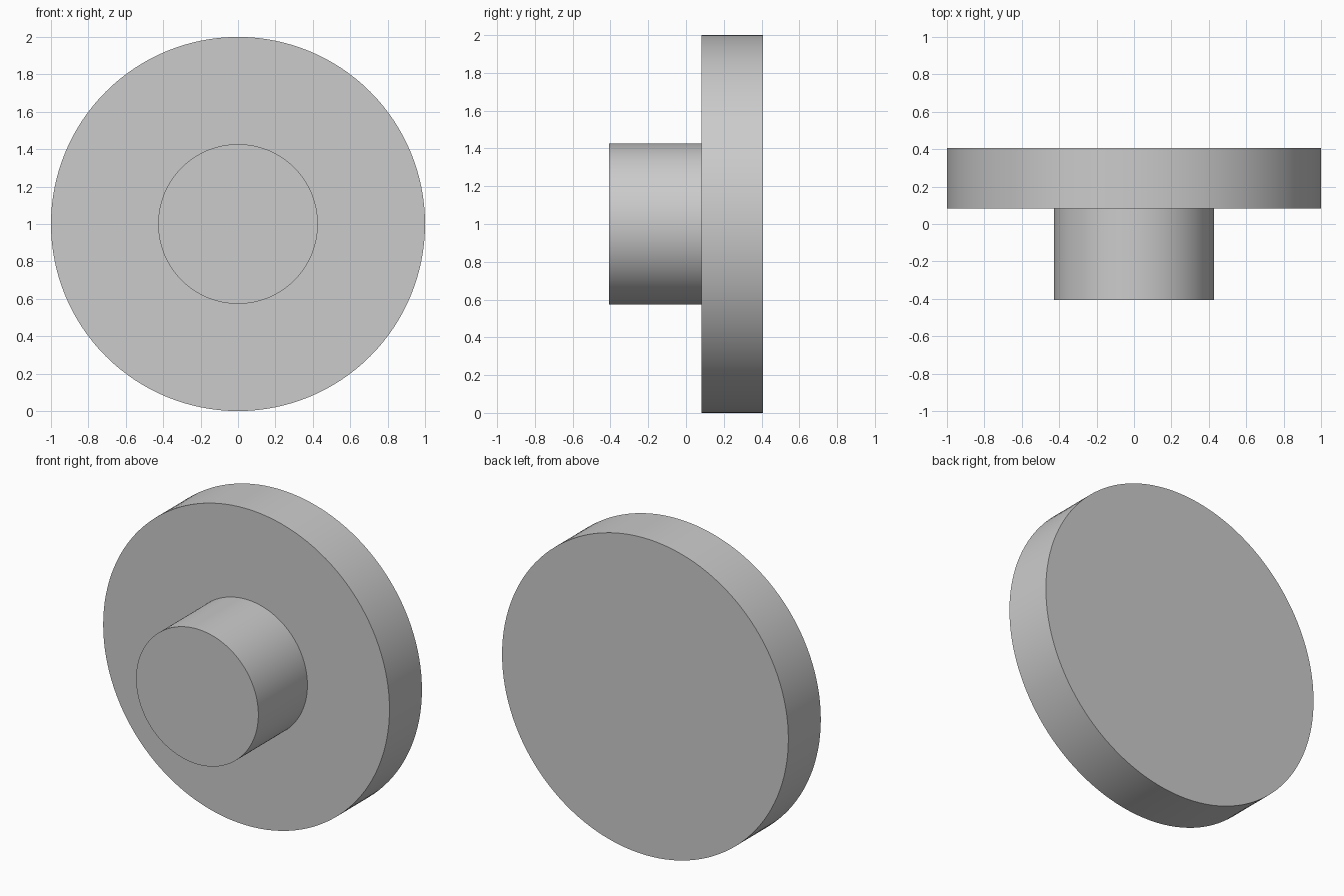
import bpy, bmesh, math
from mathutils import Matrix, Vector

cube = bpy.data.objects.get("Cube")
if cube:
    bpy.data.objects.remove(cube, do_unlink=True)

SEGMENTS = 128

grey = bpy.data.materials.new("light_grey")
grey.use_nodes = True
colour = (0.6, 0.6, 0.6, 1)
grey.diffuse_color = colour
grey.node_tree.nodes["Principled BSDF"].inputs["Base Color"].default_value = colour

# Stepped profile as (radius, y): back of the disc, rim, shoulder, hub
profile = [(1.0, 0.407), (1.0, 0.083), (0.427, 0.083), (0.427, -0.407)]

# Turn the profile around the y axis and close both ends with flat caps
bm = bmesh.new()
rings = []
for radius, y in profile:
    ring = []
    for i in range(SEGMENTS):
        a = math.tau * i / SEGMENTS
        ring.append(bm.verts.new((radius * math.cos(a), y, 1 + radius * math.sin(a))))
    rings.append(ring)
for r0, r1 in zip(rings, rings[1:]):
    for i in range(SEGMENTS):
        j = (i + 1) % SEGMENTS
        bm.faces.new((r0[i], r0[j], r1[j], r1[i]))
bm.faces.new(rings[0])
bm.faces.new(rings[-1])
bmesh.ops.recalc_face_normals(bm, faces=bm.faces)

mesh = bpy.data.meshes.new("disc_with_hub")
bm.to_mesh(mesh)
bm.free()
mesh.materials.append(grey)
disc = bpy.data.objects.new("disc_with_hub", mesh)
bpy.context.collection.objects.link(disc)

# Smooth round walls, sharp rims
bpy.ops.object.select_all(action="DESELECT")
disc.select_set(True)
bpy.context.view_layer.objects.active = disc
bpy.ops.object.shade_smooth_by_angle(angle=math.radians(30))
